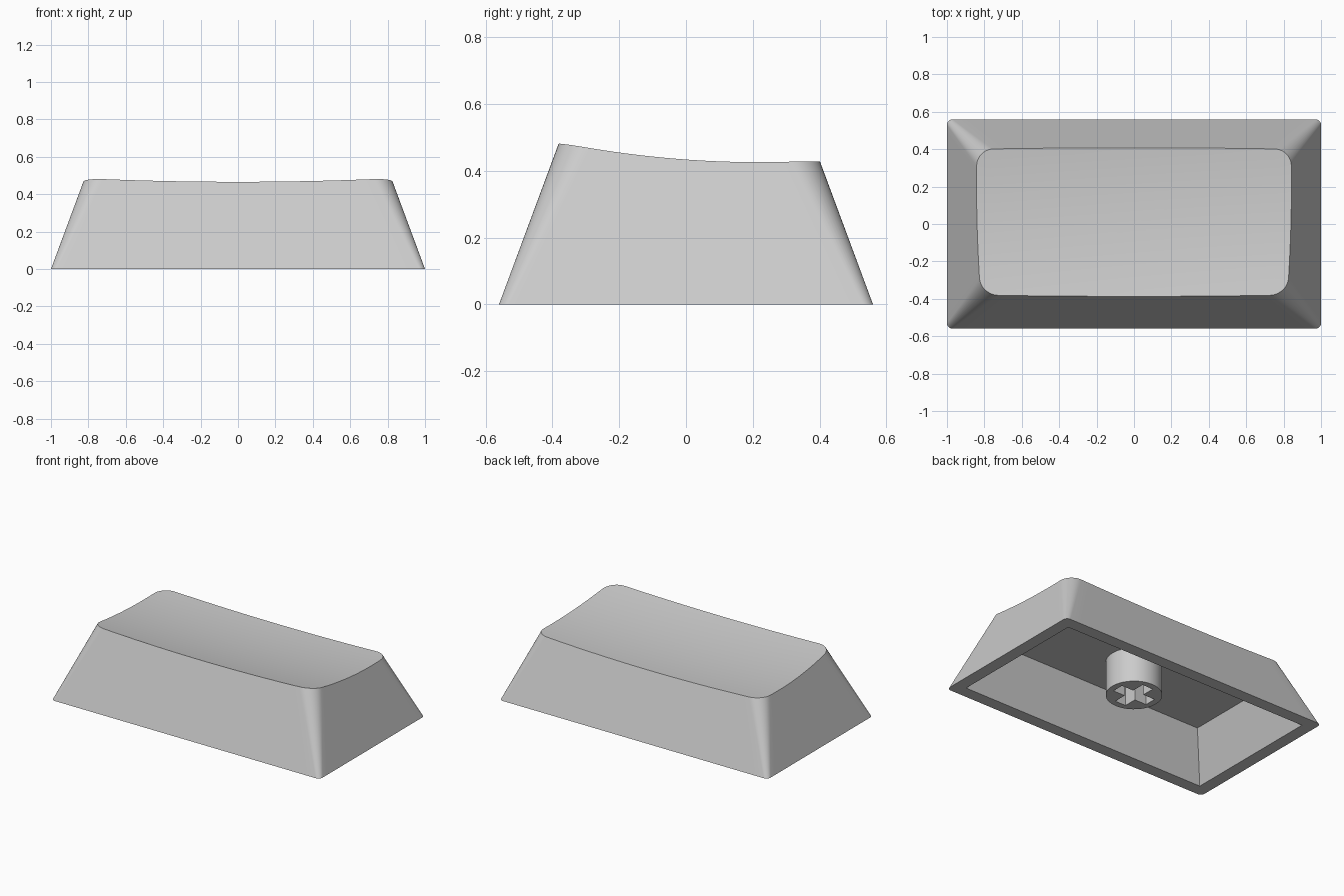
import bpy, bmesh, math
from mathutils import Vector

cube = bpy.data.objects.get("Cube")
if cube:
    bpy.data.objects.remove(cube, do_unlink=True)

SLOPE = 0.371      # inward lean of every wall per unit of height
HALF_X, HALF_Y = 1.0, 0.56
ROOF = 0.31        # height of the flat ceiling inside

grey = bpy.data.materials.new("light grey plastic")
grey.use_nodes = True
grey.diffuse_color = (0.6, 0.6, 0.6, 1)
grey.node_tree.nodes["Principled BSDF"].inputs["Base Color"].default_value = (0.6, 0.6, 0.6, 1)


def finish(bm, name):
    """Turn a bmesh into a smooth object that keeps its hard edges."""
    bmesh.ops.recalc_face_normals(bm, faces=bm.faces)
    for f in bm.faces:
        f.smooth = True
    for e in bm.edges:
        e.smooth = e.calc_face_angle(0) < math.radians(30)
    mesh = bpy.data.meshes.new(name)
    bm.to_mesh(mesh)
    bm.free()
    mesh.materials.append(grey)
    obj = bpy.data.objects.new(name, mesh)
    bpy.context.collection.objects.link(obj)
    return obj


def rounded_rect(hx, hy, r, z, corner=10, side=24):
    """Closed outline with subdivided straight sides."""
    arcs = []
    for i, (sx, sy) in enumerate([(1, 1), (-1, 1), (-1, -1), (1, -1)]):
        centre = Vector((sx * (hx - r), sy * (hy - r), z))
        angles = [(i + k / corner) * math.pi / 2 for k in range(corner + 1)]
        arcs.append([centre + r * Vector((math.cos(a), math.sin(a), 0)) for a in angles])
    points = []
    for i, arc in enumerate(arcs):
        nxt = arcs[(i + 1) % 4][0]
        points += arc + [arc[-1].lerp(nxt, k / side) for k in range(1, side)]
    return points


def dish(x, y):
    """Height of the scooped top surface."""
    return 0.425 + 0.167 * (y - 0.22) ** 2 - 0.02 * (1 - (x / 0.82) ** 2)


def add_loop(bm, points):
    verts = [bm.verts.new(p) for p in points]
    edges = [bm.edges.new((verts[i - 1], verts[i])) for i in range(len(verts))]
    return verts, edges


def skin(bm, a, b):
    for i in range(len(a)):
        bm.faces.new((a[i - 1], a[i], b[i], b[i - 1]))


# Shell: leaning outer walls, trimmed where they meet the scooped top
bm = bmesh.new()
base = rounded_rect(HALF_X, HALF_Y, 0.03, 0)
inset = SLOPE * 0.5
upper = rounded_rect(HALF_X - inset, HALF_Y - inset, 0.1, 0.5)
rim = []
for p, q in zip(base, upper):
    t = 0.9
    for _ in range(8):
        m = p.lerp(q, t)
        t = dish(m.x, m.y) / 0.5
    rim.append(p.lerp(q, t))
bottom, bottom_edges = add_loop(bm, base)
ring, _ = add_loop(bm, rim)
skin(bm, bottom, ring)

# Scooped top as concentric rings
RINGS = 12
for k in range(1, RINGS):
    s = 1 - k / RINGS
    inner, _ = add_loop(bm, [(p.x * s, p.y * s, dish(p.x * s, p.y * s)) for p in rim])
    skin(bm, ring, inner)
    ring = inner
middle = bm.verts.new((0, 0, dish(0, 0)))
for i in range(len(ring)):
    bm.faces.new((ring[i - 1], ring[i], middle))

# Hollow underside with square corners and a flat ceiling


def square(inset, z):
    hx, hy = HALF_X - inset, HALF_Y - inset
    return [(hx, hy, z), (-hx, hy, z), (-hx, -hy, z), (hx, -hy, z)]


mouth, mouth_edges = add_loop(bm, square(0.082, 0))
ceiling, _ = add_loop(bm, square(0.082 + SLOPE * ROOF, ROOF))
skin(bm, mouth, ceiling)
bm.faces.new(ceiling)
bmesh.ops.triangle_fill(bm, edges=bottom_edges + mouth_edges, use_beauty=True, normal=(0, 0, -1))
finish(bm, "keycap_shell")

# Stem: round post with a cross-shaped socket
bm = bmesh.new()
STEM_Z, RADIUS, ARM, WIDE = 0.08, 0.17, 0.128, 0.04
circle = [(RADIUS * math.cos(a), RADIUS * math.sin(a), STEM_Z)
          for a in (i * math.tau / 48 for i in range(48))]
cross = []
for i in range(4):
    c, s = round(math.cos(i * math.pi / 2)), round(math.sin(i * math.pi / 2))
    for x, y in ((ARM, -WIDE), (ARM, WIDE), (WIDE, WIDE)):
        cross.append((c * x - s * y, s * x + c * y, STEM_Z))
_, circle_edges = add_loop(bm, circle)
_, cross_edges = add_loop(bm, cross)
bmesh.ops.triangle_fill(bm, edges=circle_edges + cross_edges, use_beauty=True, normal=(0, 0, -1))
out = bmesh.ops.extrude_face_region(bm, geom=bm.faces[:], use_keep_orig=True)
top = [g for g in out["geom"] if isinstance(g, bmesh.types.BMVert)]
bmesh.ops.translate(bm, verts=top, vec=(0, 0, ROOF + 0.02 - STEM_Z))
finish(bm, "stem")
